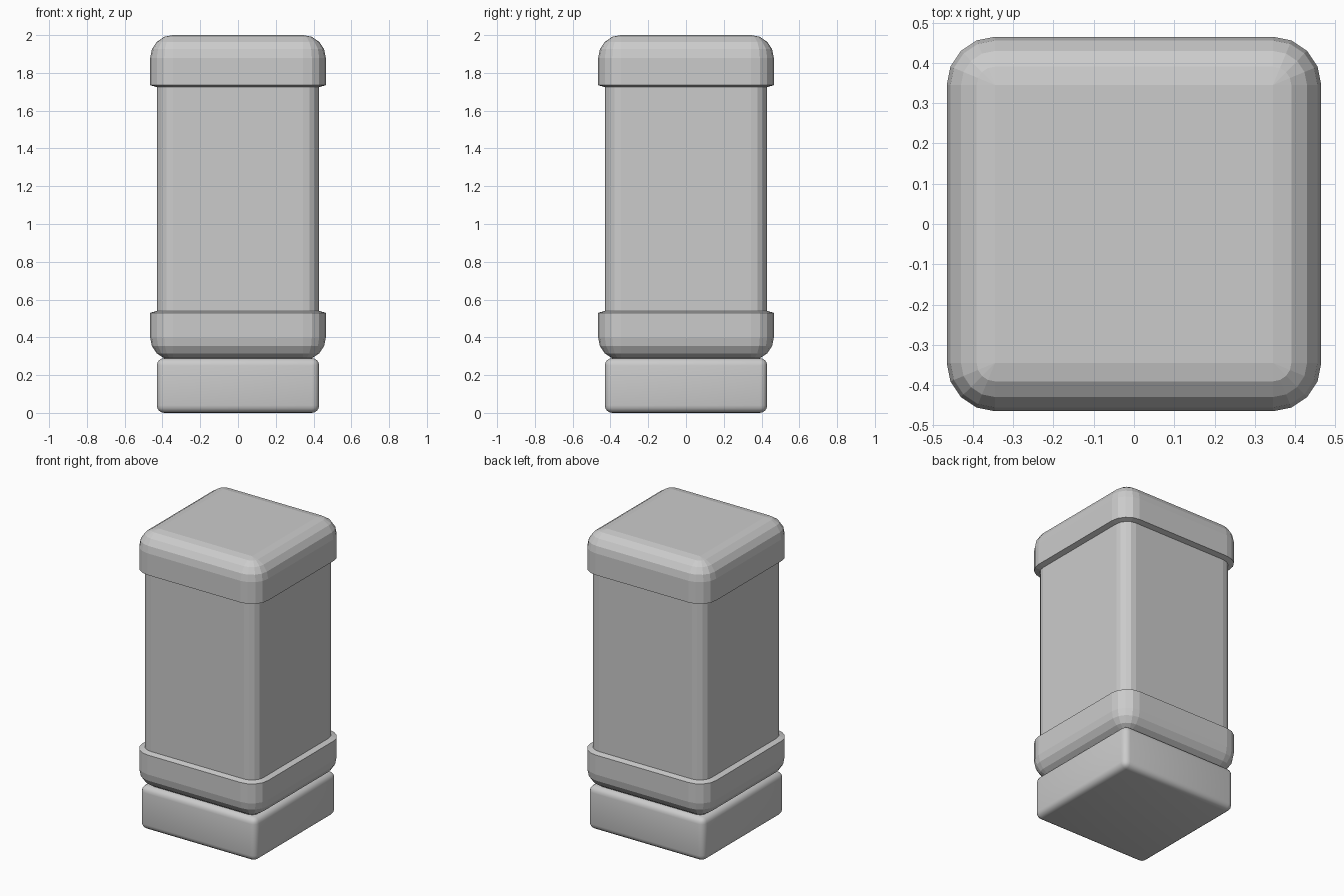
import bpy, bmesh
from math import sin, cos, pi

if "Cube" in bpy.data.objects:
    bpy.data.objects.remove(bpy.data.objects["Cube"])

CORE = 0.345   # half-width of the straight side, before corner rounding
R = 0.12       # corner radius of the bands
R_IN = 0.085   # corner radius of the recessed shaft
SEG = 4        # facets per rounded edge
Z0, Z1 = 0.28, 2.0


def finish(bm, name, smooth=False):
    bmesh.ops.remove_doubles(bm, verts=bm.verts, dist=1e-5)
    bmesh.ops.recalc_face_normals(bm, faces=bm.faces)
    for f in bm.faces:
        f.smooth = smooth
    mesh = bpy.data.meshes.new(name)
    bm.to_mesh(mesh)
    bm.free()
    ob = bpy.data.objects.new(name, mesh)
    bpy.context.collection.objects.link(ob)
    return ob


def ring(r, z):
    """Rounded square outline with corner radius r."""
    pts = []
    for q, (sx, sy) in enumerate([(1, 1), (-1, 1), (-1, -1), (1, -1)]):
        for i in range(SEG + 1):
            a = (q + i / SEG) * pi / 2
            pts.append((sx * CORE + r * cos(a), sy * CORE + r * sin(a), z))
    return pts


# Pillar: rounded lower band, recessed shaft, rounded top cap
arc = [i / SEG * pi / 2 for i in range(SEG + 1)]
profile = [(R * sin(a), Z0 + R - R * cos(a)) for a in arc]
profile += [(R, 0.53), (R_IN, 0.54), (R_IN, 1.725), (R, 1.735)]
profile += [(R * cos(a), Z1 - R + R * sin(a)) for a in arc]

bm = bmesh.new()
rings = [[bm.verts.new(p) for p in ring(r, z)] for r, z in profile]
n = len(rings[0])
for lo, hi in zip(rings, rings[1:]):
    for i in range(n):
        j = (i + 1) % n
        bm.faces.new((lo[i], lo[j], hi[j], hi[i]))
for end in (rings[0], rings[-1]):
    bm.faces.new([end[q * (SEG + 1)] for q in range(4)])
finish(bm, "pillar")

# Base block with small soft edges
bm = bmesh.new()
bmesh.ops.create_cube(bm, size=1)
for v in bm.verts:
    v.co.x *= 0.86
    v.co.y *= 0.86
    v.co.z = 0.0 if v.co.z < 0 else 0.29
bmesh.ops.bevel(bm, geom=bm.edges[:], offset=0.04, segments=4, profile=0.5, affect='EDGES')
finish(bm, "base_block", smooth=True)
